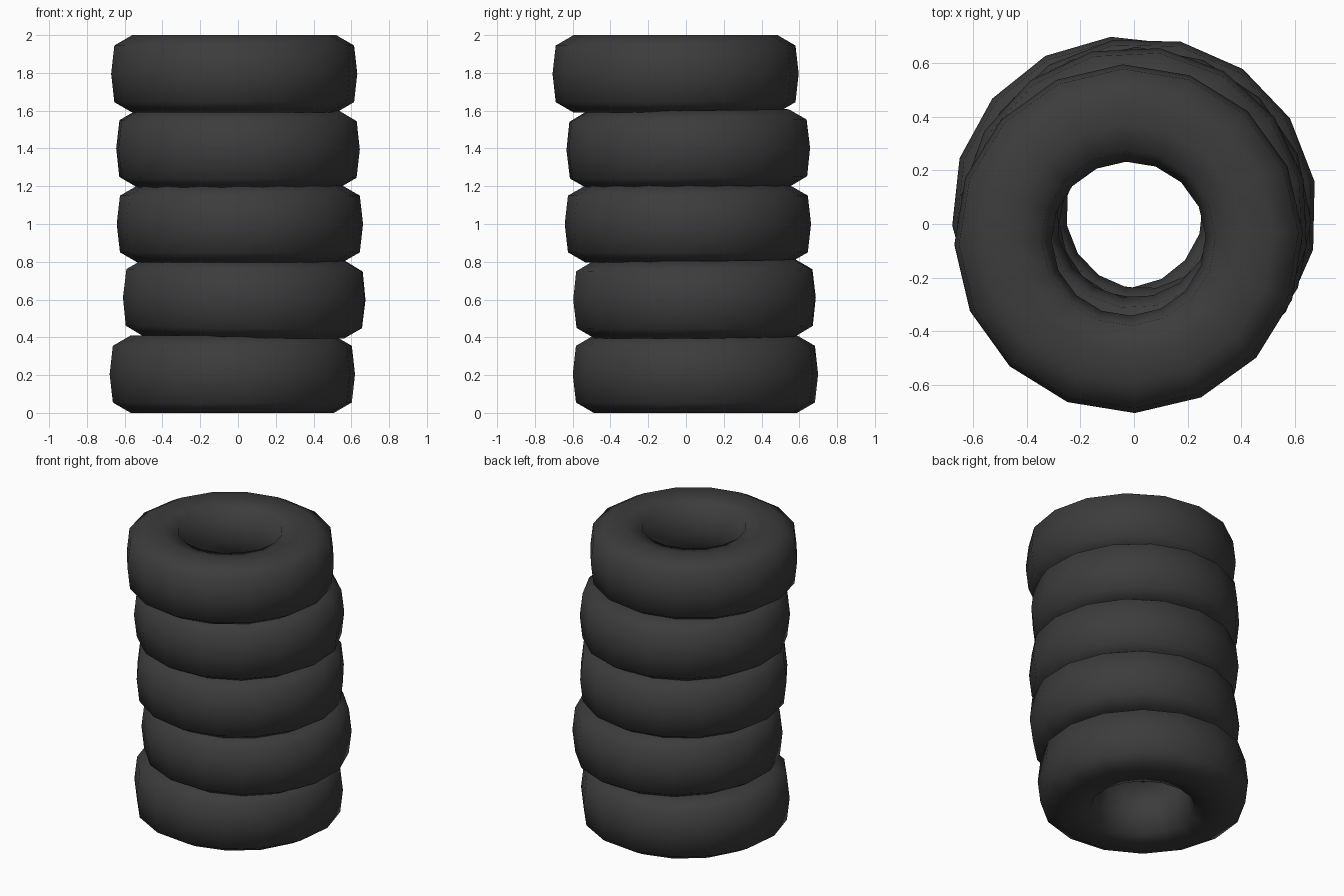
import bpy, bmesh
from math import cos, sin, pi, radians

if "Cube" in bpy.data.objects:
    bpy.data.objects.remove(bpy.data.objects["Cube"])

SIDES = 16
# tyre cross-section (radius, height): tread, shoulder, sidewall, bead, inner wall
UPPER = [(0.635, 0.15), (0.54, 0.205), (0.43, 0.205), (0.325, 0.185)]
PROFILE = ([(0.652, 0)] + UPPER + [(0.288, 0)]
           + [(r, -z) for r, z in reversed(UPPER)])

rubber = bpy.data.materials.new("dark_rubber")
rubber.diffuse_color = (0.045, 0.045, 0.045, 1)
rubber.use_nodes = True
rubber.node_tree.nodes["Principled BSDF"].inputs["Base Color"].default_value = rubber.diffuse_color


def tyre(name, loc, turn, tilt=(0, 0)):
    bm = bmesh.new()
    rings = []
    for i in range(SIDES):
        a = 2 * pi * i / SIDES
        rings.append([bm.verts.new((r * cos(a), r * sin(a), z)) for r, z in PROFILE])
    n = len(PROFILE)
    for i in range(SIDES):
        a, b = rings[i], rings[(i + 1) % SIDES]
        for j in range(n):
            k = (j + 1) % n
            bm.faces.new((a[j], b[j], b[k], a[k]))
    bmesh.ops.recalc_face_normals(bm, faces=bm.faces)
    for f in bm.faces:
        f.smooth = True
    me = bpy.data.meshes.new(name)
    bm.to_mesh(me)
    bm.free()
    me.materials.append(rubber)
    ob = bpy.data.objects.new(name, me)
    bpy.context.collection.objects.link(ob)
    ob.location = loc
    ob.rotation_euler = (radians(tilt[0]), radians(tilt[1]), radians(turn))


# stack of five slightly shifted tyres, bottom to top
tyre("tyre_1", (-0.03, 0.05, 0.205), 5)
tyre("tyre_2", (0.033, 0.045, 0.605), 10, (0.5, 0.6))
tyre("tyre_3", (0.01, 0.01, 1.0), 0)
tyre("tyre_4", (0.0, 0.012, 1.397), 14, (0.6, 0))
tyre("tyre_5", (-0.02, -0.055, 1.795), 2)
